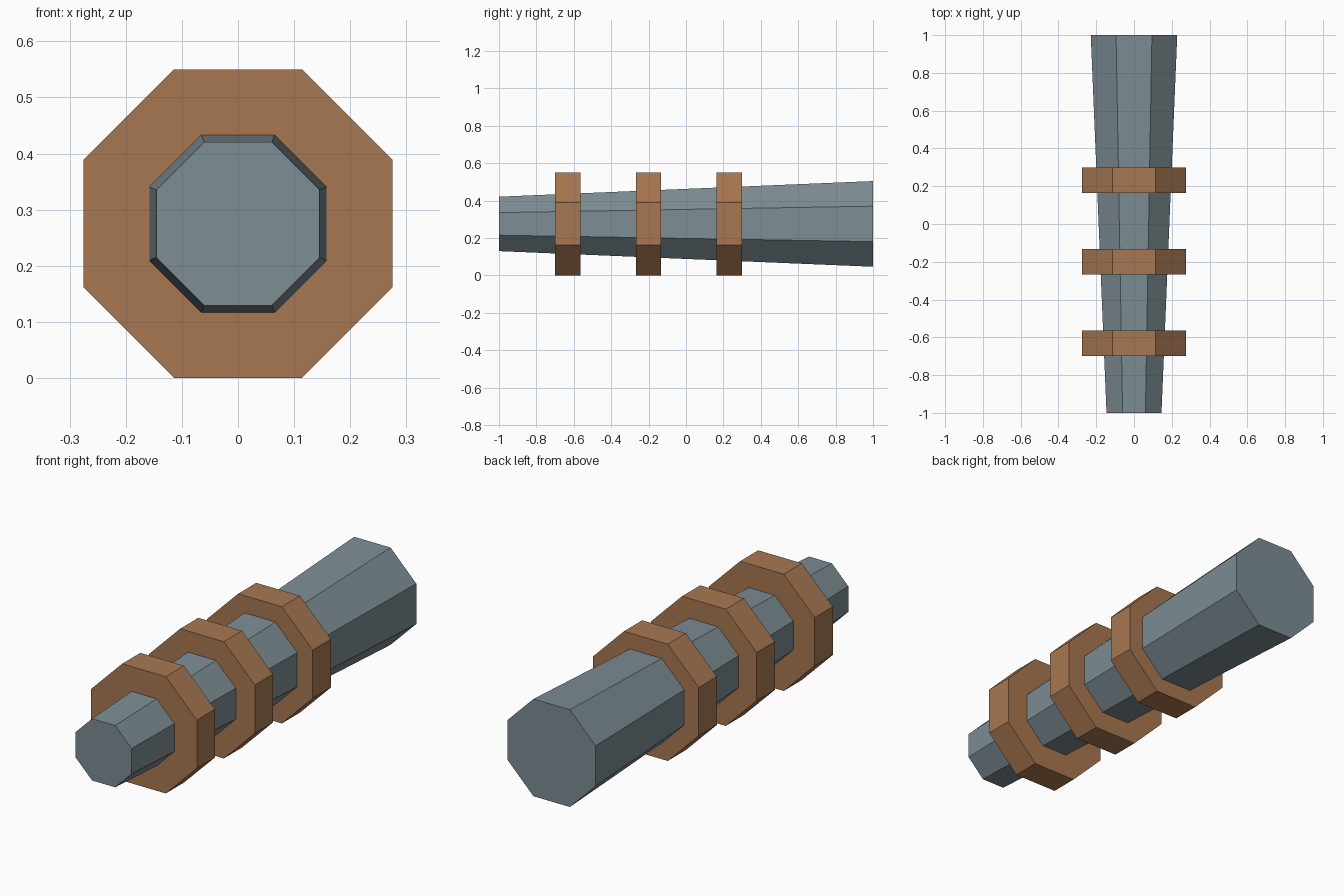
import bpy, bmesh, math
from mathutils import Matrix

if "Cube" in bpy.data.objects:
    bpy.data.objects.remove(bpy.data.objects["Cube"])

AXIS_Z = 0.275                       # height of the shared centre line
FLAT = math.cos(math.pi / 8)         # apothem / corner radius of an octagon


def material(name, color):
    m = bpy.data.materials.new(name)
    m.diffuse_color = (*color, 1)
    m.use_nodes = True
    m.node_tree.nodes["Principled BSDF"].inputs["Base Color"].default_value = m.diffuse_color
    return m


def octagon_prism(name, y0, y1, apothem0, apothem1, mat):
    """Eight-sided prism along y, with a flat side facing up."""
    bm = bmesh.new()
    bmesh.ops.create_cone(bm, cap_ends=True, segments=8, depth=y1 - y0,
                          radius1=apothem0 / FLAT, radius2=apothem1 / FLAT)
    turn = Matrix.Rotation(-math.pi / 2, 4, 'X') @ Matrix.Rotation(math.pi / 8, 4, 'Z')
    place = Matrix.Translation((0, (y0 + y1) / 2, AXIS_Z))
    bmesh.ops.transform(bm, matrix=place @ turn, verts=bm.verts)
    mesh = bpy.data.meshes.new(name)
    bm.to_mesh(mesh)
    bm.free()
    mesh.materials.append(mat)
    obj = bpy.data.objects.new(name, mesh)
    bpy.context.collection.objects.link(obj)
    return obj


steel = material("blue_grey_steel", (0.205, 0.266, 0.292))
copper = material("copper_brown", (0.39, 0.186, 0.083))

# Tapered barrel, narrow at the front
octagon_prism("barrel", -1, 1, 0.1455, 0.229, steel)

# Three evenly spaced collars
for i in range(3):
    y = -0.632 + 0.4315 * i
    octagon_prism(f"collar_{i + 1}", y - 0.0675, y + 0.0675, 0.275, 0.275, copper)
